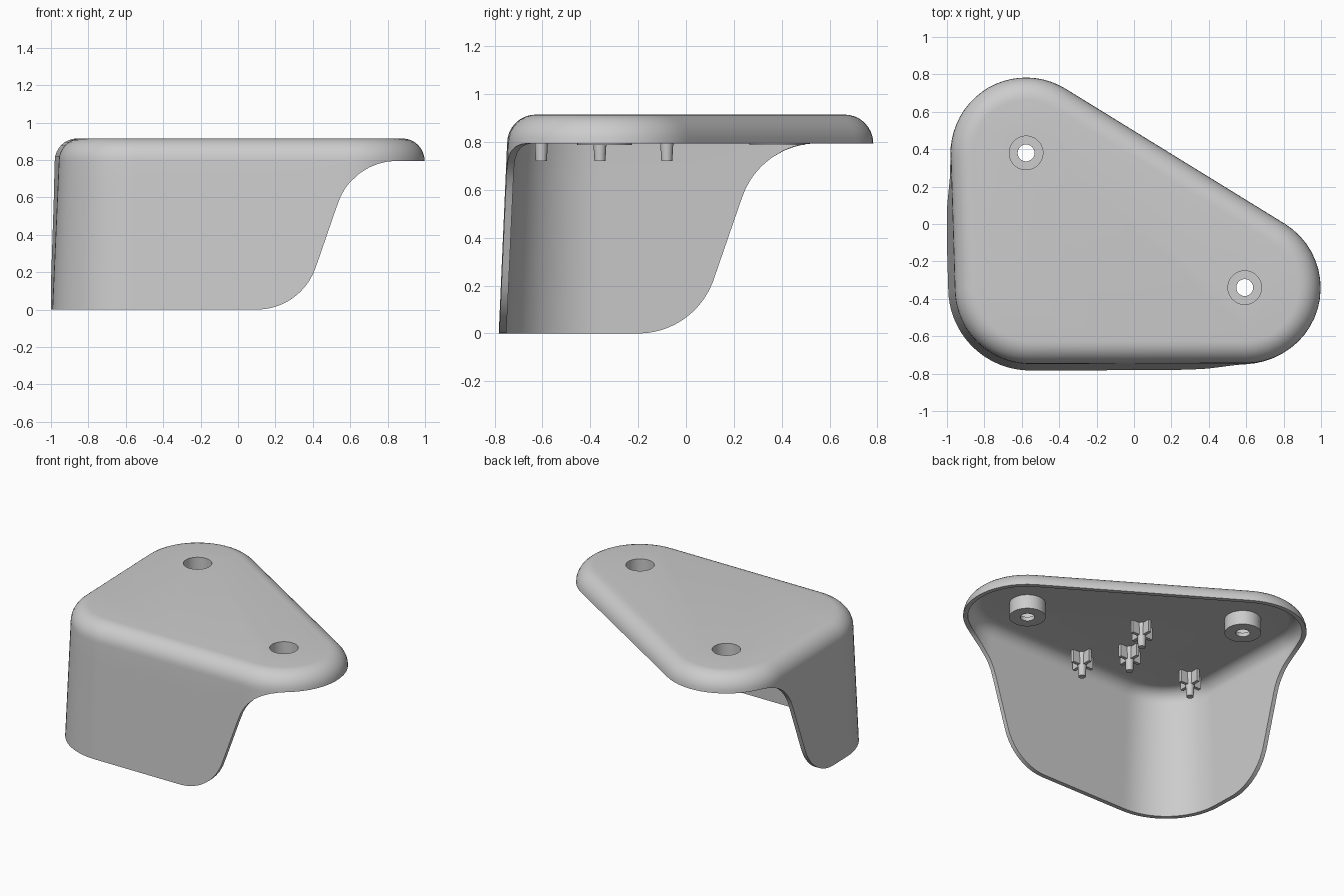
import bpy, bmesh, math
from mathutils import Vector, Matrix

if "Cube" in bpy.data.objects:
    bpy.data.objects.remove(bpy.data.objects["Cube"])

RIM, TOP, WALL, RADIUS = 0.795, 0.915, 0.03, 0.403
CEILING = TOP - WALL
CORNERS = [Vector((-0.555, -0.345)), Vector((0.595, -0.342)), Vector((-0.577, 0.38))]

GREY = (0.604, 0.604, 0.604, 1)
grey = bpy.data.materials.new("plain_grey")
grey.use_nodes = True
grey.diffuse_color = GREY
grey.node_tree.nodes["Principled BSDF"].inputs["Base Color"].default_value = GREY


def finish(name, bm):
    bmesh.ops.recalc_face_normals(bm, faces=bm.faces)
    mesh = bpy.data.meshes.new(name)
    bm.to_mesh(mesh)
    bm.free()
    mesh.materials.append(grey)
    obj = bpy.data.objects.new(name, mesh)
    bpy.context.collection.objects.link(obj)
    return obj


def smooth(obj):
    bpy.ops.object.select_all(action='DESELECT')
    bpy.context.view_layer.objects.active = obj
    obj.select_set(True)
    bpy.ops.object.shade_smooth_by_angle(angle=math.radians(30))


def outline(arc_steps=20, side_steps=48):
    """Rounded triangle as (point, outward normal) columns."""
    columns = []
    for i, c in enumerate(CORNERS):
        before, after = c - CORNERS[i - 1], CORNERS[(i + 1) % 3] - c
        a0 = math.atan2(-before.x, before.y)
        a1 = math.atan2(-after.x, after.y)
        turn = (a1 - a0) % math.tau
        for k in range(arc_steps + 1):
            a = a0 + turn * k / arc_steps
            n = Vector((math.cos(a), math.sin(a)))
            columns.append((c + n * RADIUS, n))
        for k in range(1, side_steps):
            columns.append((c + n * RADIUS + after * k / side_steps, n))
    return columns


def sweep_up(s, width=0.75, r=0.334):
    """Height of the skirt's S-shaped lower edge."""
    s = min(max(s, 0), width)
    run, rise = r * 0.94, r * (1 - math.sqrt(1 - 0.94 ** 2))
    if s < run:
        return r - math.sqrt(r * r - s * s)
    if s > width - run:
        return RIM - r + math.sqrt(r * r - (width - s) ** 2)
    return rise + (RIM - 2 * rise) * (s - run) / (width - 2 * run)


def lower_edge(p, n):
    if n.x + n.y > 0:
        return RIM
    return max(sweep_up(p.x - 0.1), sweep_up(p.y + 0.2))


def column_path(p, n):
    """Section of the shell: down the outside, then up the inside."""
    low = lower_edge(p, n)
    outer, inner = [], []
    for inset, path in ((0, outer), (WALL, inner)):
        r = TOP - RIM - inset
        for k in range(9):
            a = math.pi / 2 * (1 - k / 8)
            path.append((-inset - r * (1 - math.cos(a)), RIM + r * math.sin(a)))
        for k in range(1, 7):
            z = RIM + (low - RIM) * k / 6
            path.append((-inset + 0.035 * (RIM - z) / RIM, z))
    return [(*(p + n * off), z) for off, z in outer + inner[::-1]]


# shell with hanging skirt
bm = bmesh.new()
rings = [[bm.verts.new(co) for co in column_path(p, n)] for p, n in outline()]
for i, right in enumerate(rings):
    left = rings[i - 1]
    for k in range(len(right) - 1):
        bm.faces.new((left[k], right[k], right[k + 1], left[k + 1]))
bm.faces.new([r[0] for r in rings])
bm.faces.new([r[-1] for r in rings])
bmesh.ops.remove_doubles(bm, verts=bm.verts, dist=0.0002)
shell = finish("shell", bm)

# screw bosses with counterbored holes
BOSS = [(0.045, 0.787), (0.115, 0.787), (0.115, CEILING),
        (0.09, CEILING), (0.09, 0.815), (0.045, 0.815)]
for side, (x, y) in (("back", (-0.577, 0.38)), ("left", (0.592, -0.34))):
    bm = bmesh.new()
    bmesh.ops.create_cone(bm, cap_ends=True, segments=48, radius1=0.09, radius2=0.09,
                          depth=0.2, matrix=Matrix.Translation((x, y, TOP)))
    cutter = finish("hole_cutter", bm)
    cutter.hide_render = True
    mod = shell.modifiers.new("hole", 'BOOLEAN')
    mod.operation, mod.solver, mod.object = 'DIFFERENCE', 'EXACT', cutter
    bpy.context.view_layer.objects.active = shell
    bpy.ops.object.modifier_apply(modifier=mod.name)
    bpy.data.objects.remove(cutter)

    bm = bmesh.new()
    loop = [bm.verts.new((x + r, y, z)) for r, z in BOSS]
    edges = [bm.edges.new((loop[i - 1], loop[i])) for i in range(len(loop))]
    bmesh.ops.spin(bm, geom=loop + edges, cent=(x, y, 0), axis=(0, 0, 1),
                   angle=math.tau, steps=48, use_merge=True)
    bmesh.ops.remove_doubles(bm, verts=bm.verts, dist=0.0002)
    smooth(finish(side + "_boss", bm))
smooth(shell)

# locating pins with crossed fins under the top
for i, (x, y) in enumerate([(-0.08, -0.605), (-0.265, -0.36), (-0.13, -0.08), (-0.763, -0.36)]):
    bm = bmesh.new()
    bmesh.ops.create_cone(bm, cap_ends=True, segments=20, radius1=0.023, radius2=0.033,
                          depth=0.17, matrix=Matrix.Translation((x, y, 0.805)))
    for size in ((0.16, 0.022, 0.09), (0.022, 0.16, 0.09)):
        bmesh.ops.create_cube(bm, size=1, matrix=Matrix.Translation((x, y, 0.845))
                              @ Matrix.Diagonal((*size, 1)))
    smooth(finish("pin_%d" % (i + 1), bm))
